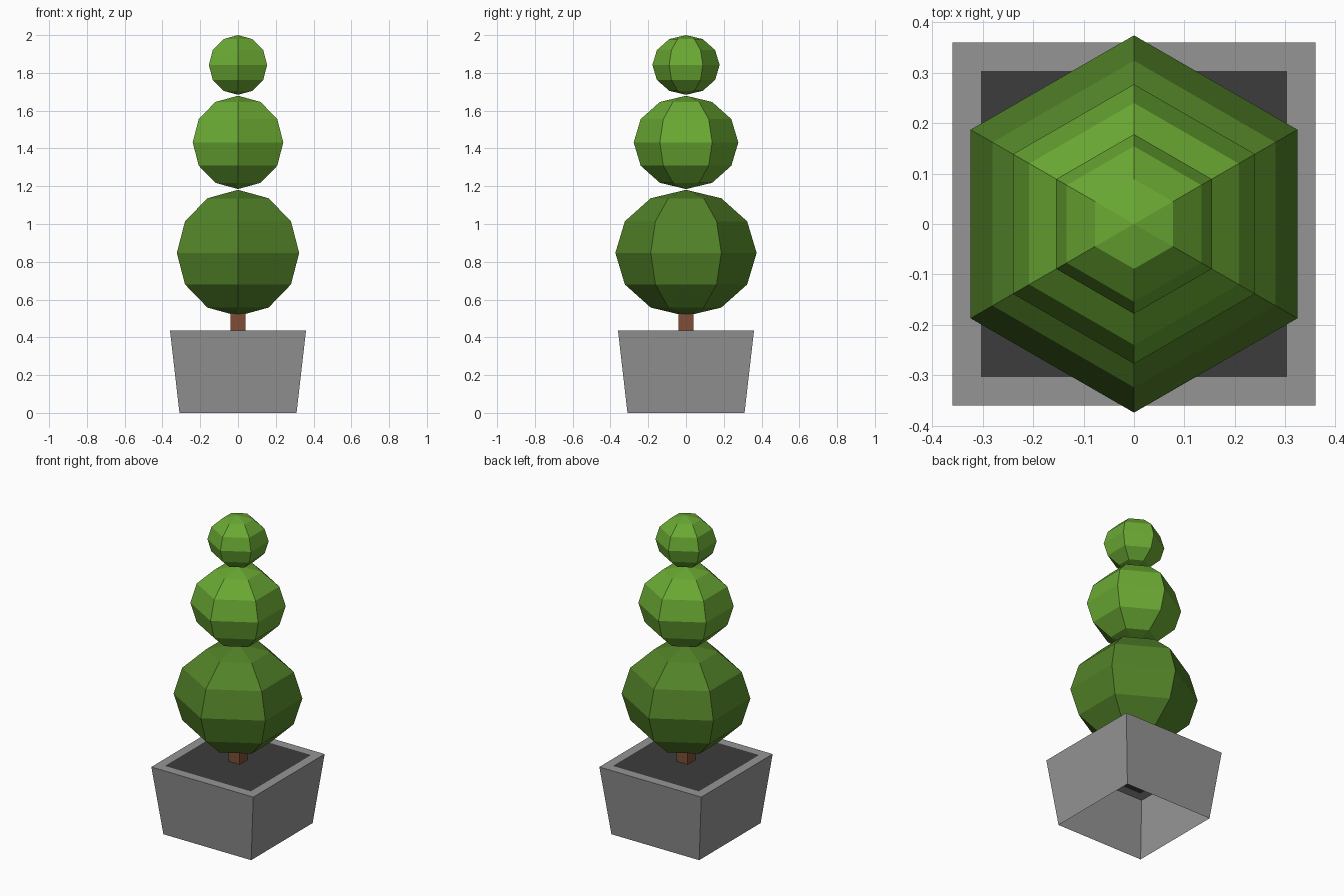
import bpy, bmesh, math
from mathutils import Matrix

if "Cube" in bpy.data.objects:
    bpy.data.objects.remove(bpy.data.objects["Cube"])


def material(name, rgb):
    m = bpy.data.materials.new(name)
    m.diffuse_color = (*rgb, 1)
    m.use_nodes = True
    m.node_tree.nodes["Principled BSDF"].inputs["Base Color"].default_value = m.diffuse_color
    return m


STONE = material("grey stone", (0.30, 0.30, 0.30))
SOIL = material("dark soil", (0.046, 0.046, 0.046))
BARK = material("brown bark", (0.21, 0.078, 0.038))
DARK_LEAF = material("dark green leaf", (0.085, 0.225, 0.021))
LEAF = material("bright green leaf", (0.145, 0.40, 0.033))


def finish(bm, name, *mats):
    me = bpy.data.meshes.new(name)
    bm.to_mesh(me)
    bm.free()
    for m in mats:
        me.materials.append(m)
    ob = bpy.data.objects.new(name, me)
    bpy.context.collection.objects.link(ob)
    return ob


# Planter: tapered box, open underneath, with soil inset flush in the top
bm = bmesh.new()
bmesh.ops.create_cube(bm, size=1)
for v in bm.verts:
    top = v.co.z > 0
    half = 0.36 if top else 0.31
    v.co = (math.copysign(half, v.co.x), math.copysign(half, v.co.y), 0.435 if top else 0)
bm.normal_update()
bmesh.ops.delete(bm, geom=[f for f in bm.faces if f.normal.z < -0.9], context='FACES_ONLY')
lid = next(f for f in bm.faces if f.normal.z > 0.9)
bmesh.ops.inset_region(bm, faces=[lid], thickness=0.08)
lid.material_index = 1
finish(bm, "planter", STONE, SOIL)

# Trunk: square post running up into the lowest ball
bm = bmesh.new()
bmesh.ops.create_cube(bm, size=1, matrix=Matrix.Translation((0, 0, 0.515)) @ Matrix.Diagonal((0.08, 0.08, 0.16, 1)))
bmesh.ops.delete(bm, geom=[f for f in bm.faces if abs(f.normal.z) > 0.9], context='FACES_ONLY')
finish(bm, "trunk", BARK)

# Foliage: three six-sided, slightly flattened balls with corners on the y axis
for name, z, r, rz, mat in (("lower_ball", 0.847, 0.374, 0.334, DARK_LEAF),
                            ("middle_ball", 1.432, 0.277, 0.247, LEAF),
                            ("top_ball", 1.842, 0.178, 0.158, LEAF)):
    bm = bmesh.new()
    bmesh.ops.create_uvsphere(bm, u_segments=6, v_segments=6, radius=1)
    # turn so that one corner column lies on +y
    side = max(bm.verts, key=lambda v: round(v.co.xy.length, 4))
    turn = math.pi / 2 - math.atan2(side.co.y, side.co.x)
    bm.transform(Matrix.Translation((0, 0, z)) @ Matrix.Diagonal((r, r, rz, 1)) @ Matrix.Rotation(turn, 4, 'Z'))
    finish(bm, name, mat)
